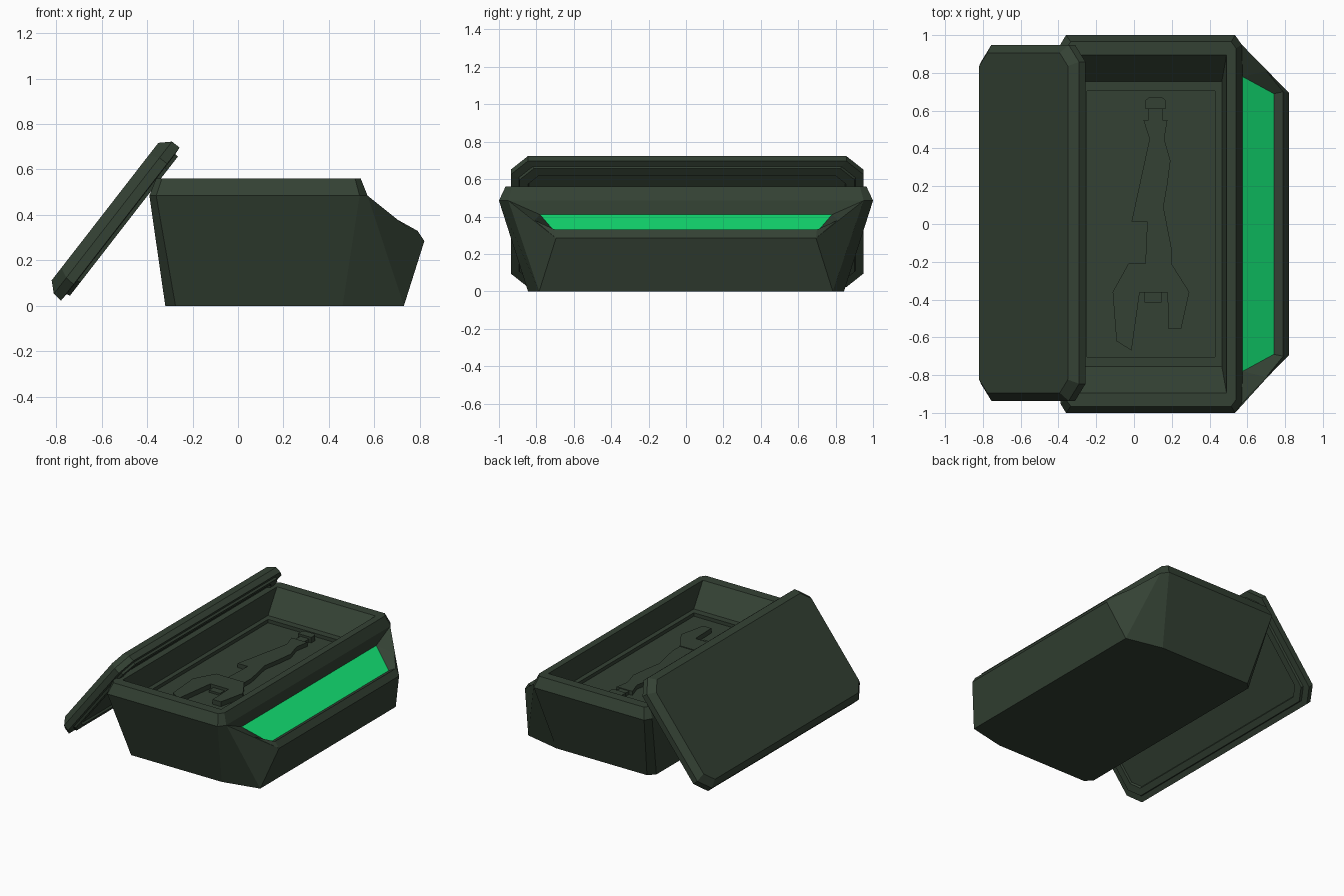
import bpy, bmesh
from mathutils import Vector

if "Cube" in bpy.data.objects:
    bpy.data.objects.remove(bpy.data.objects["Cube"])


def material(name, rgb):
    m = bpy.data.materials.new(name)
    m.diffuse_color = (*rgb, 1)
    m.use_nodes = True
    m.node_tree.nodes["Principled BSDF"].inputs["Base Color"].default_value = m.diffuse_color
    return m


DARK = material("dark_green", (0.034, 0.053, 0.034))
GLOW = material("bright_green", (0.006, 0.72, 0.165))


def build(name, faces, place=lambda p: p):
    """Make an object from (points, material index) faces, welding shared points."""
    bm = bmesh.new()
    for pts, mat in faces:
        uniq = list(dict.fromkeys(tuple(p) for p in pts))
        if len(uniq) > 2:
            f = bm.faces.new([bm.verts.new(place(Vector(p))) for p in uniq])
            f.material_index = mat
    bmesh.ops.remove_doubles(bm, verts=bm.verts, dist=1e-4)
    bmesh.ops.recalc_face_normals(bm, faces=bm.faces)
    me = bpy.data.meshes.new(name)
    bm.to_mesh(me)
    bm.free()
    me.materials.append(DARK)
    me.materials.append(GLOW)
    ob = bpy.data.objects.new(name, me)
    bpy.context.collection.objects.link(ob)
    return ob


def ring(half, z):
    """Loop mirrored in y from the points of the +y half."""
    return [(x, y, z) for x, y in half] + [(x, -y, z) for x, y in reversed(half)]


def chamfered(x0, x1, y, c, z, cy=None):
    cy = c if cy is None else cy
    return ring([(x0, y - cy), (x0 + c, y), (x1 - c, y), (x1, y - cy)], z)


def bridge(rings, skip=()):
    faces = []
    for k, (a, b) in enumerate(zip(rings, rings[1:])):
        n = len(a)
        for i in range(n):
            if (k, i) not in skip:
                j = (i + 1) % n
                faces.append(([a[i], a[j], b[j], b[i]], 0))
    return faces + [(rings[0], 0), (rings[-1], 0)]


# Crate: tapered tub, bevelled rim and stepped tray; front side left open at (0, 3)
R, B = (0.57, 0.95, 0.485), (0.73, 0.785, 0)
crate = bridge([
    ring([(-0.32, 0.80), (-0.275, 0.845), (0.46, 0.845), B[:2]], 0),
    ring([(-0.39, 0.95), (-0.36, 1.0), (0.535, 1.0), R[:2]], R[2]),
    chamfered(-0.36, 0.54, 0.965, 0.025, 0.56, 0.035),
    chamfered(-0.31, 0.49, 0.895, 0, 0.56),
    chamfered(-0.285, 0.465, 0.755, 0, 0.41),
    chamfered(-0.25, 0.43, 0.705, 0, 0.41),
    chamfered(-0.25, 0.43, 0.705, 0, 0.385),
], skip={(0, 3)})

# Sloping front with the recessed bright panel
M, L, K = (0.70, 0.81, 0.38), (0.79, 0.70, 0.33), (0.82, 0.695, 0.285)
G1, G2 = (0.575, 0.78, 0.41), (0.74, 0.69, 0.305)
flip = lambda p: (p[0], -p[1], p[2])
for face in ([R, B, K], [R, K, M], [M, K, L], [R, M, G1], [M, L, G2, G1]):
    crate += [(face, 0), ([flip(p) for p in face], 0)]
for a, b, mat in ((B, K, 0), (K, L, 0), (L, G2, 0), (G2, G1, 1), (G1, R, 0)):
    crate.append(([a, b, flip(b), flip(a)], mat))
build("crate", crate)

# Lid: bevelled slab with a lip and shallow recess below, leaning on the crate
U, N = Vector((0.613, 0, 0.79)), Vector((-0.79, 0, 0.613))
corner = Vector((-0.82, 0.006, 0.112))
build("lid", bridge([
    chamfered(0, 0.766, 0.90, 0.07, 0),
    chamfered(-0.041, 0.807, 0.942, 0.09, -0.044),
    chamfered(-0.045, 0.807, 0.942, 0.09, -0.087),
    chamfered(-0.008, 0.772, 0.90, 0.075, -0.089),
    chamfered(-0.004, 0.770, 0.895, 0.075, -0.105),
    chamfered(0.04, 0.725, 0.85, 0.06, -0.105),
    chamfered(0.045, 0.72, 0.845, 0.06, -0.09),
]), lambda p: corner + U * p.x + N * p.z + Vector((0, p.y, 0)))


# Tool lying in the tray: flat prisms cut to its outline
def prism(name, outline, top, z=0.38):
    a = [(x, y, z) for x, y in outline]
    b = [(x, y, top) for x, y in outline]
    build(name, bridge([a, b]))


prism("tool_tip", [(0.06, 0.655), (0.08, 0.67), (0.15, 0.67), (0.167, 0.655),
                   (0.167, 0.61), (0.06, 0.61)], 0.425)
prism("tool_neck", [(0.077, 0.61), (0.15, 0.61), (0.15, 0.55), (0.077, 0.55)], 0.41)
prism("tool_barrel", [(0.05, 0.55), (0.177, 0.55), (0.16, 0.45), (0.193, 0.335),
                      (0.177, 0.21), (0.156, 0.09), (0.198, -0.125), (0.198, -0.21),
                      (0.06, -0.21), (0.07, 0.013), (-0.013, 0.013), (0.082, 0.45)], 0.415)
prism("tool_stock", [(-0.03, -0.21), (0.198, -0.21), (0.293, -0.36), (0.25, -0.555),
                     (0.183, -0.555), (0.177, -0.363), (0.03, -0.363), (-0.013, -0.67),
                     (-0.093, -0.62), (-0.113, -0.36)], 0.42)
prism("tool_latch", [(0.055, -0.363), (0.145, -0.363), (0.145, -0.415), (0.055, -0.415)], 0.40)
